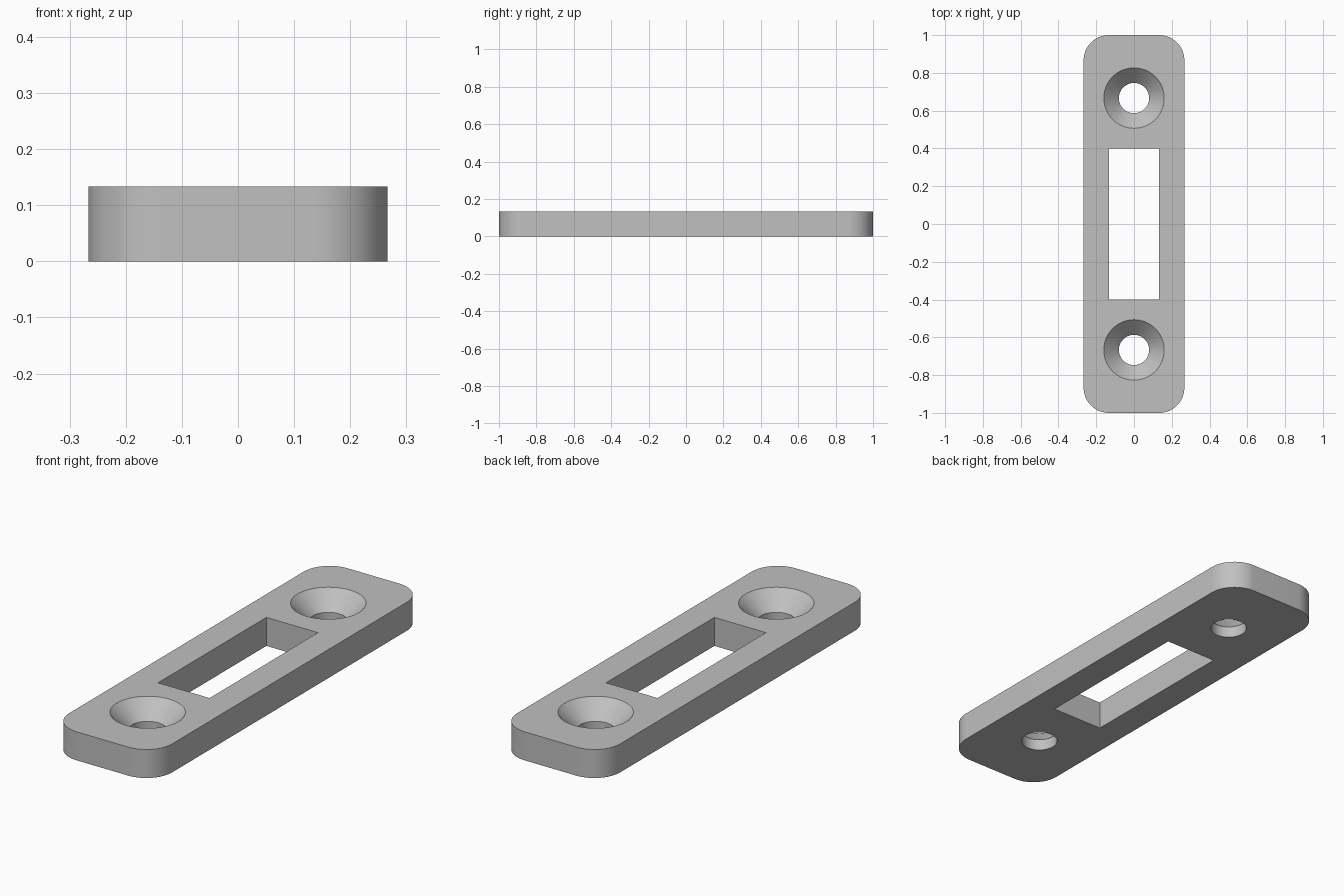
import bpy, bmesh, math

cube = bpy.data.objects.get("Cube")
if cube:
    bpy.data.objects.remove(cube, do_unlink=True)

WIDTH, LENGTH, THICK = 0.5333, 2.0, 0.1333
CORNER = 0.1333
HOLE_R, SINK_R, HOLE_Y = 0.08, 0.16, 0.6667
SLOT_W, SLOT_L = 0.2667, 0.8

grey = bpy.data.materials.new("plain grey")
grey.use_nodes = True
colour = (0.53, 0.53, 0.53, 1)
grey.diffuse_color = colour
grey.node_tree.nodes["Principled BSDF"].inputs["Base Color"].default_value = colour


def loft(name, rings):
    """Solid skinned through a stack of matching closed rings."""
    bm = bmesh.new()
    loops = [[bm.verts.new(p) for p in ring] for ring in rings]
    n = len(loops[0])
    for low, high in zip(loops, loops[1:]):
        for i in range(n):
            j = (i + 1) % n
            bm.faces.new((low[i], low[j], high[j], high[i]))
    bm.faces.new(loops[0][::-1])
    bm.faces.new(loops[-1])
    mesh = bpy.data.meshes.new(name)
    bm.to_mesh(mesh)
    bm.free()
    mesh.materials.append(grey)
    obj = bpy.data.objects.new(name, mesh)
    bpy.context.collection.objects.link(obj)
    return obj


def rounded_rectangle(w, l, r, z, steps=16):
    points = []
    for k, (sx, sy) in enumerate([(1, 1), (-1, 1), (-1, -1), (1, -1)]):
        for i in range(steps + 1):
            a = math.pi / 2 * (k + i / steps)
            points.append((sx * (w / 2 - r) + r * math.cos(a),
                           sy * (l / 2 - r) + r * math.sin(a), z))
    return points


def circle(r, y, z, steps=64):
    return [(r * math.cos(math.tau * i / steps),
             y + r * math.sin(math.tau * i / steps), z) for i in range(steps)]


def rectangle(w, l, z):
    return [(sx * w / 2, sy * l / 2, z)
            for sx, sy in [(1, 1), (-1, 1), (-1, -1), (1, -1)]]


# Plate with rounded corners
plate = loft("plate", [rounded_rectangle(WIDTH, LENGTH, CORNER, z) for z in (0, THICK)])

# Central slot and two countersunk screw holes
over = 0.02
cutters = [loft("slot_cutter", [rectangle(SLOT_W, SLOT_L, z) for z in (-over, THICK + over)])]
for side, label in ((-1, "front"), (1, "back")):
    profile = [(HOLE_R, -over), (HOLE_R, THICK - (SINK_R - HOLE_R)),
               (SINK_R + over, THICK + over)]
    cutters.append(loft(label + "_screw_hole_cutter",
                        [circle(r, side * HOLE_Y, z) for r, z in profile]))

bpy.ops.object.select_all(action='DESELECT')
bpy.context.view_layer.objects.active = plate
plate.select_set(True)
for cutter in cutters:
    cutter.hide_render = True
    cut = plate.modifiers.new(cutter.name, 'BOOLEAN')
    cut.operation = 'DIFFERENCE'
    cut.solver = 'EXACT'
    cut.object = cutter
    bpy.ops.object.modifier_apply(modifier=cut.name)
    bpy.data.objects.remove(cutter, do_unlink=True)

bpy.ops.object.shade_smooth_by_angle(angle=math.radians(30))
